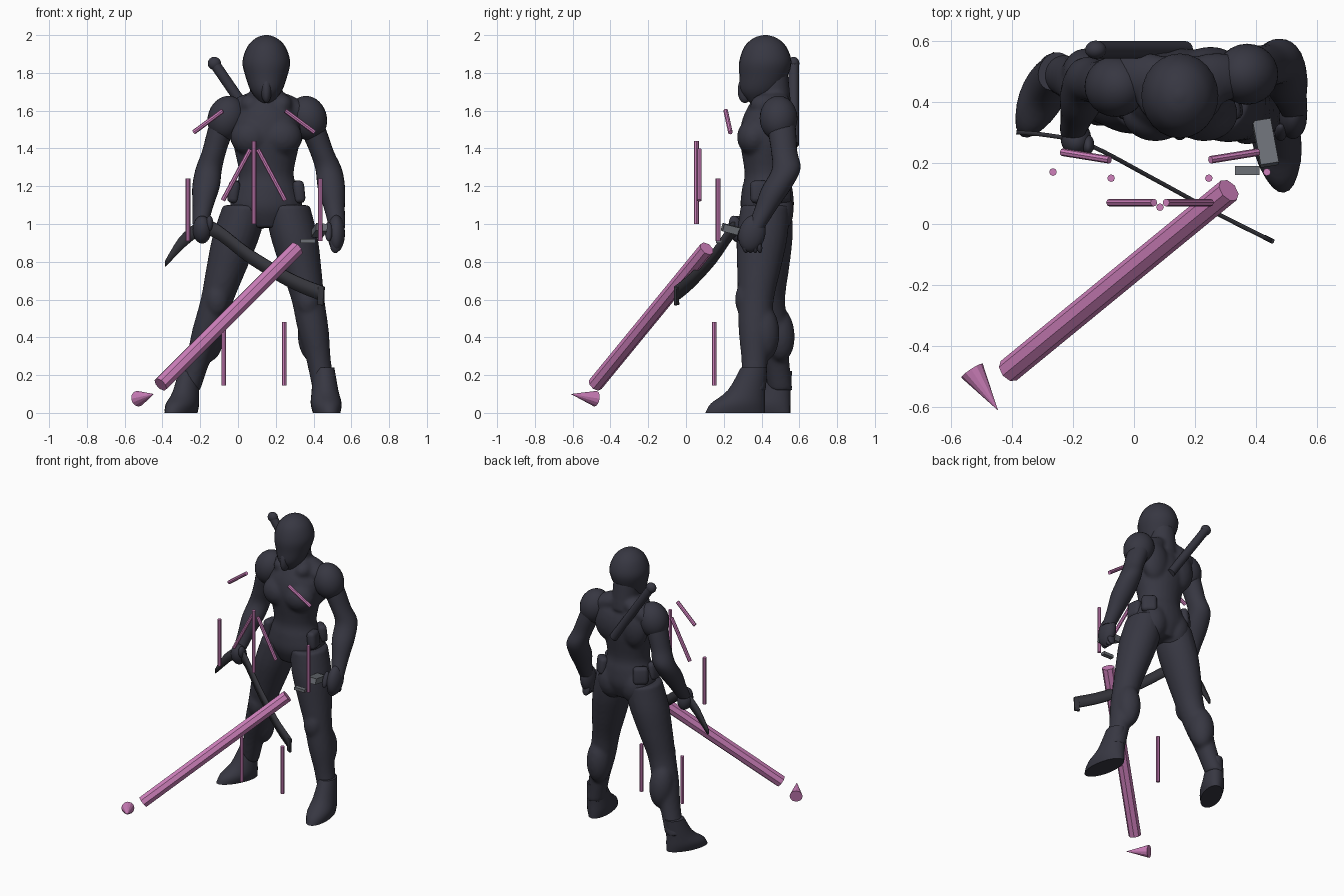
import bpy, bmesh, math
from mathutils import Vector, Matrix

cube = bpy.data.objects.get("Cube")
if cube:
    bpy.data.objects.remove(cube, do_unlink=True)


def material(name, red, green, blue):
    mat = bpy.data.materials.new(name)
    mat.use_nodes = True
    mat.diffuse_color = (red, green, blue, 1)
    shader = mat.node_tree.nodes["Principled BSDF"]
    shader.inputs["Base Color"].default_value = mat.diffuse_color
    return mat


SUIT = material("charcoal suit", .038, .038, .054)
STEEL = material("dark steel", .034, .034, .042)
GREY = material("mid grey", .15, .16, .18)
PINK = material("pink", .62, .215, .5)
MIDDLE = .15  # the figure's own centre line
SIDES = (("right", -1), ("left", 1))


def finish(bm, name, mat, smooth=True):
    bmesh.ops.recalc_face_normals(bm, faces=bm.faces)
    mesh = bpy.data.meshes.new(name)
    bm.to_mesh(mesh)
    bm.free()
    mesh.materials.append(mat)
    part = bpy.data.objects.new(name, mesh)
    bpy.context.collection.objects.link(part)
    if smooth:
        bpy.ops.object.select_all(action="DESELECT")
        part.select_set(True)
        bpy.context.view_layer.objects.active = part
        bpy.ops.object.shade_smooth_by_angle(angle=math.radians(50))
    return part


def blend(parts):
    """Melt overlapping muscles into the first part as one soft skin."""
    bpy.ops.object.select_all(action="DESELECT")
    for part in parts:
        part.select_set(True)
    bpy.context.view_layer.objects.active = parts[0]
    bpy.ops.object.join()
    skin = parts[0].modifiers.new("skin", "REMESH")
    skin.mode, skin.voxel_size, skin.use_smooth_shade = "VOXEL", .012, True
    relax = parts[0].modifiers.new("relax", "SMOOTH")
    relax.factor, relax.iterations = .5, 5


def smooth_path(keys, steps=4):
    """Catmull-Rom curve through points with any number of values."""
    keys = [Vector(key) for key in keys]
    path = []
    for i in range(len(keys) - 1):
        start, end = keys[i], keys[i + 1]
        before, after = keys[max(i - 1, 0)], keys[min(i + 2, len(keys) - 1)]
        leave, arrive = (end - before) / 2, (after - start) / 2
        for step in range(steps):
            t = step / steps
            ease = t * t * (3 - 2 * t)
            path.append(start.lerp(end, ease) + leave * (t * (1 - t) ** 2)
                        - arrive * (t * t * (1 - t)))
    return path + [keys[-1]]


def loft(name, keys, sides=24):
    """Skin over level ellipses: x, y, z, half width, half depth."""
    bm = bmesh.new()
    rings = []
    for x, y, z, wide, deep in smooth_path(keys):
        angles = [math.tau * i / sides for i in range(sides)]
        rings.append([bm.verts.new((x + wide * math.cos(a), y + deep * math.sin(a), z))
                      for a in angles])
    for low, high in zip(rings, rings[1:]):
        for i in range(sides):
            bm.faces.new((low[i - 1], low[i], high[i], high[i - 1]))
    bm.faces.new(rings[0])
    bm.faces.new(rings[-1])
    return finish(bm, name, SUIT)


def limb(name, joints, radii):
    """Tapering limb; the radii are spaced evenly over two bones of three steps."""
    keys = []
    for i, radius in enumerate(radii):
        bone = min(i // 3, 1)
        place = Vector(joints[bone]).lerp(Vector(joints[bone + 1]), i / 3 - bone)
        keys.append((*place, radius, radius * 1.08))
    return loft(name, keys)


def ball(name, centre, size, tilt=0, roll=0):
    bm = bmesh.new()
    bmesh.ops.create_uvsphere(bm, u_segments=24, v_segments=16, radius=1)
    bm.transform(Matrix.Diagonal((*size, 1)))
    part = finish(bm, name, SUIT)
    part.location, part.rotation_euler = centre, (tilt, roll, 0)
    return part


def rod(name, start, end, radius, mat, tip=None, sides=8, smooth=False):
    start, end = Vector(start), Vector(end)
    bm = bmesh.new()
    bmesh.ops.create_cone(bm, cap_ends=True, segments=sides, radius1=radius,
                          radius2=radius if tip is None else tip, depth=(end - start).length)
    turn = (end - start).to_track_quat("Z", "Y").to_matrix().to_4x4()
    bm.transform(Matrix.Translation((start + end) / 2) @ turn)
    return finish(bm, name, mat, smooth)


def box(name, centre, size, mat, turn=(0, 0, 0), bevel=0):
    bm = bmesh.new()
    bmesh.ops.create_cube(bm, size=1)
    bm.transform(Matrix.Diagonal((*size, 1)))
    if bevel:
        bmesh.ops.bevel(bm, geom=bm.edges[:], offset=bevel, segments=3,
                        affect="EDGES", profile=.5)
    part = finish(bm, name, mat, bool(bevel))
    part.location, part.rotation_euler = centre, turn
    return part


# masked head, narrowing to the chin
loft("head", [(MIDDLE, y, z, wide, deep) for z, y, wide, deep in (
    (1.64, .37, .03, .03), (1.7, .39, .08, .1), (1.78, .41, .11, .127),
    (1.86, .42, .126, .138), (1.94, .42, .1, .11), (1.985, .42, .054, .06), (2, .42, .01, .01))])
ball("mask_ridge", (MIDDLE, .32, 1.72), (.03, .045, .08), tilt=-.15)

# torso from hips to neck, with its muscles
torso = [loft("torso", [(MIDDLE, .43, z, wide, deep) for z, wide, deep in (
    (.98, .1, .1), (1.08, .19, .14), (1.18, .17, .135), (1.27, .145, .12),
    (1.45, .18, .145), (1.56, .17, .13), (1.66, .08, .08))])]
torso.append(rod("neck", (MIDDLE, .47, 1.6), (MIDDLE, .46, 1.8), .09, SUIT, .08, sides=24))
for side, s in SIDES:
    torso += [
        ball(side + "_pectoral", (MIDDLE + s * .08, .36, 1.46), (.11, .09, .1)),
        ball(side + "_shoulder_blade", (MIDDLE + s * .1, .51, 1.5), (.1, .07, .14)),
        ball(side + "_trapezius", (MIDDLE + s * .12, .48, 1.62), (.14, .08, .06), roll=s * .45),
        ball(side + "_collar_fold", (MIDDLE + s * .08, .42, 1.63), (.06, .08, .06), roll=s * .5),
        ball(side + "_buttock", (MIDDLE + s * .09, .47, 1.07), (.1, .1, .13))]
blend(torso)

# rounded pouches on the hips
for side, s in SIDES:
    for place, x, y, yaw in (("hip", .17, .39, .15), ("rear", .15, .51, .9)):
        box(f"{side}_{place}_pouch", (MIDDLE + s * x, y, 1.17), (.06, .1, .12), SUIT,
            turn=(0, -s * .1, s * yaw), bevel=.025)

# legs with calf and knee shapes
LEG = (.12, .125, .108, .088, .082, .065, .06)
RIGHT_ANKLE, LEFT_ANKLE = (-.26, .5, .12), (.455, .36, .12)
blend([limb("right_leg", ((.04, .43, 1.1), (-.11, .43, .6), RIGHT_ANKLE), LEG),
       ball("right_calf", (-.155, .49, .42), (.082, .085, .15), tilt=.1),
       ball("right_kneecap", (-.11, .37, .6), (.06, .05, .09))])
blend([limb("left_leg", ((.26, .42, 1.1), (.37, .37, .6), LEFT_ANKLE), LEG),
       ball("left_calf", (.395, .41, .42), (.08, .085, .15)),
       ball("left_kneecap", (.37, .31, .6), (.06, .05, .09))])

# feet with flat soles
for name, ankle, yaw, size in (("right_foot", RIGHT_ANKLE, -.46, .92),
                               ("left_foot", LEFT_ANKLE, .14, 1)):
    foot = loft(name, [(0, -.1, 0, .07, .16), (0, -.085, .05, .08, .145),
                       (0, -.04, .12, .07, .1), (0, 0, .24, .055, .07)])
    foot.location = (ankle[0], ankle[1], 0)
    foot.rotation_euler.z = yaw
    foot.scale = (size, size, size)

# arms and hands
ARM = (.07, .068, .064, .07, .072, .055, .042)
limb("right_arm", ((-.07, .45, 1.57), (-.155, .47, 1.29), (-.2, .31, 1)), ARM)
limb("left_arm", ((.37, .5, 1.57), (.48, .53, 1.29), (.525, .37, .98)), ARM)
ball("right_deltoid", (-.06, .45, 1.56), (.1, .1, .12), roll=.3)
ball("left_deltoid", (.37, .49, 1.56), (.1, .1, .12), roll=-.3)
ball("right_hand", (-.19, .28, .97), (.05, .055, .075), tilt=.3)
ball("right_thumb", (-.15, .26, 1), (.02, .03, .045), tilt=.3)
ball("left_hand", (.52, .35, .95), (.046, .07, .1), tilt=-.25)
ball("left_thumb", (.48, .3, .96), (.02, .02, .055), tilt=-.4)
for finger in range(4):
    ball("left_finger", (.515, .31 + finger * .025, .89), (.028, .017, .045), tilt=.2)

# curved blade held in the right hand, tapering to its point
bm = bmesh.new()
ribs = []
for i, point in enumerate(smooth_path([(-.385, .3, .79), (-.28, .29, .92), (-.15, .26, .98),
                                       (.06, .15, .83), (.28, .03, .7), (.45, -.055, .63)])):
    rise = Vector((0, 0, .04 * min(1, (i + 2) / 5)))
    ribs.append((bm.verts.new(point - rise), bm.verts.new(point + rise)))
for near, far in zip(ribs, ribs[1:]):
    bm.faces.new((near[0], far[0], far[1], near[1]))
blade = finish(bm, "curved_blade", STEEL)
solid = blade.modifiers.new("thickness", "SOLIDIFY")
solid.thickness, solid.offset = .014, 0
box("blade_end", (.44, -.05, .62), (.035, .016, .1), STEEL, turn=(0, .05, -.45), bevel=.004)

# scabbard slung across the back
POMMEL = (-.125, .57, 1.85)
rod("back_scabbard", POMMEL, (.17, .57, 1.42), .028, SUIT, sides=16, smooth=True)
ball("scabbard_pommel", POMMEL, (.035, .03, .035))

# grey blocks by the left hand
box("tilted_grey_block", (.43, .265, .965), (.06, .15, .04), GREY, turn=(-.25, .1, .16))
box("small_grey_block", (.37, .175, .91), (.08, .03, .02), GREY)

# floating pink rods, mirrored about their own centre line
THIN, AXIS = .0125, .085
for side, s in SIDES:
    for name, top, bottom in (("shoulder_rod", (.165, .21, 1.6), (.32, .235, 1.485)),
                              ("slanted_rod", (.02, .07, 1.395), (.165, .07, 1.125)),
                              ("side_rod", (.35, .17, 1.24), (.35, .17, .91)),
                              ("shin_rod", (.16, .15, .48), (.16, .15, .145))):
        ends = [(AXIS + s * x, y, z) for x, y, z in (top, bottom)]
        rod(f"{side}_{name}", *ends, THIN, PINK)
rod("centre_rod", (AXIS, .055, 1), (AXIS, .055, 1.44), THIN, PINK)

# large pink beam and the cone beyond its lower end
rod("pink_beam", (-.41, -.48, .15), (.31, .11, .87), .041, PINK)
rod("pink_cone", (-.53, -.48, .075), (-.445, -.61, .1), .042, PINK, tip=0, sides=12)
